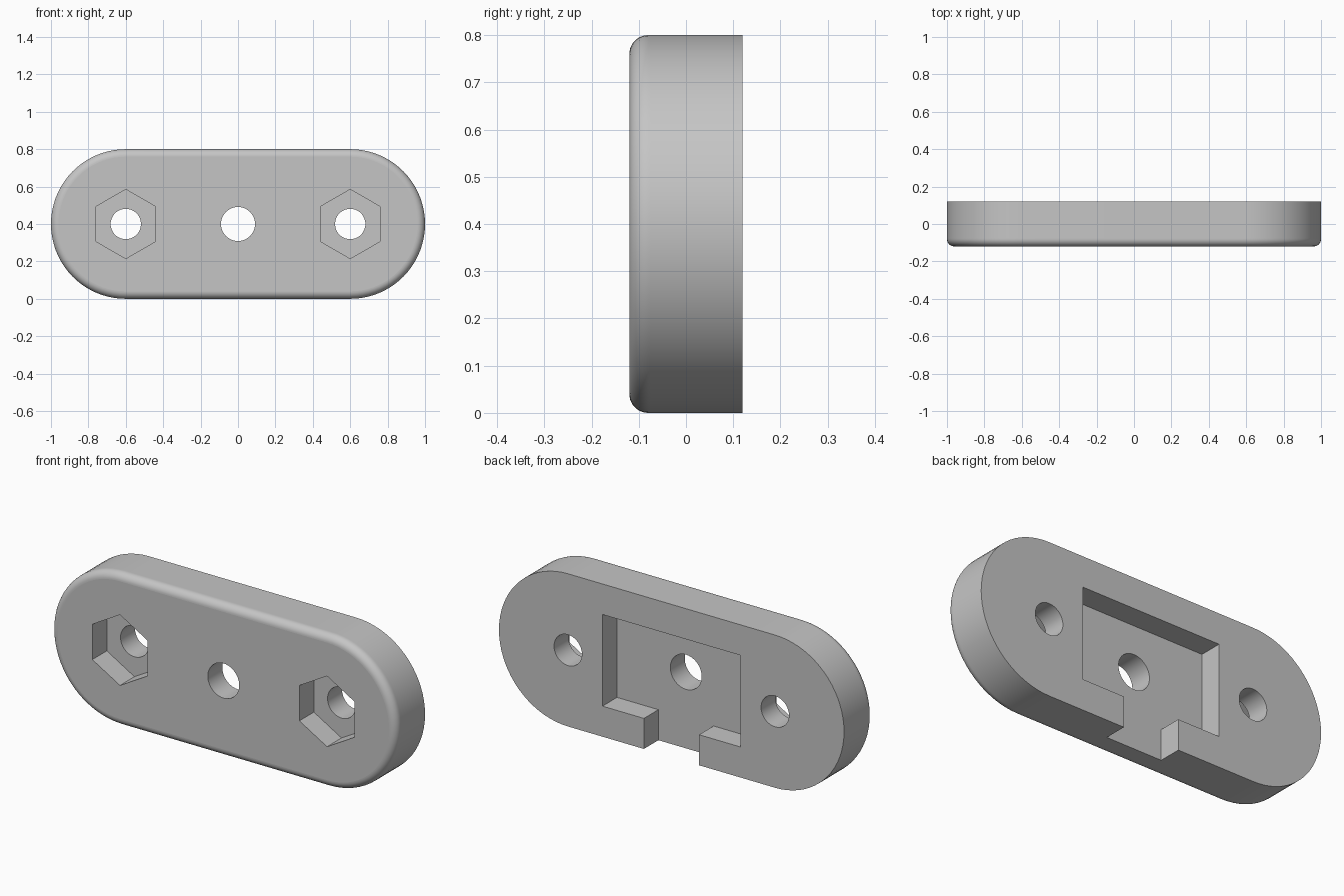
import bpy
import bmesh
from math import sin, cos, pi, radians

if "Cube" in bpy.data.objects:
    bpy.data.objects.remove(bpy.data.objects["Cube"], do_unlink=True)

MID = 0.4        # height of the plate's centre line
HALF = 0.12      # half the plate's thickness
FILLET = 0.04    # rounding of the front rim

grey = bpy.data.materials.new("plain grey")
grey.use_nodes = True
colour = (0.56, 0.56, 0.56, 1)
grey.diffuse_color = colour
grey.node_tree.nodes["Principled BSDF"].inputs["Base Color"].default_value = colour


def loft(name, sections):
    """Closed solid through (outline, y) sections, outlines being (x, z) points."""
    bm = bmesh.new()
    rings = [[bm.verts.new((x, y, z)) for x, z in outline] for outline, y in sections]
    count = len(rings[0])
    for a, b in zip(rings, rings[1:]):
        for i in range(count):
            j = (i + 1) % count
            bm.faces.new((a[i], a[j], b[j], b[i]))
    bm.faces.new(rings[0])
    bm.faces.new(rings[-1])
    bmesh.ops.recalc_face_normals(bm, faces=bm.faces)
    mesh = bpy.data.meshes.new(name)
    bm.to_mesh(mesh)
    bm.free()
    mesh.materials.append(grey)
    obj = bpy.data.objects.new(name, mesh)
    bpy.context.collection.objects.link(obj)
    return obj


def polygon(cx, radius, sides):
    return [(cx + radius * sin(2 * pi * i / sides), MID + radius * cos(2 * pi * i / sides))
            for i in range(sides)]


def stadium(radius, steps=36):
    """Slot outline with round ends centred at x = +-0.6."""
    points = []
    for side in (1, -1):
        for i in range(steps + 1):
            a = pi * i / steps
            points.append((side * (0.6 + radius * sin(a)), MID + side * radius * cos(a)))
    return points


# Plate with a rounded front rim
sections = []
for i in range(11):
    a = pi / 2 * i / 10
    sections.append((stadium(MID - FILLET * (1 - sin(a))), -HALF + FILLET * (1 - cos(a))))
sections += [(stadium(MID), -HALF + FILLET + 0.005), (stadium(MID), HALF)]
plate = loft("mounting_plate", sections)

# Cutters: bolt holes, nut recesses, centre hole, rear pocket with its slot
cutters = [loft("centre_hole_cutter", [(polygon(0, 0.091, 48), -0.3), (polygon(0, 0.091, 48), 0.3)])]
for side, label in ((1, "left"), (-1, "right")):
    hole, nut = polygon(side * 0.6, 0.081, 48), polygon(side * 0.6, 0.185, 6)
    cutters.append(loft(label + "_bolt_hole_cutter", [(hole, -0.3), (hole, 0.3)]))
    cutters.append(loft(label + "_nut_recess_cutter", [(nut, -0.3), (nut, 0)]))
half_pocket = [(0.4, 0.64), (0.4, 0.16), (0.16, 0.16), (0.16, -0.1)]
pocket = half_pocket + [(-x, z) for x, z in reversed(half_pocket)]
cutters.append(loft("rear_pocket_cutter", [(pocket, 0), (pocket, 0.3)]))

bpy.ops.object.select_all(action="DESELECT")
plate.select_set(True)
bpy.context.view_layer.objects.active = plate
for cutter in cutters:
    cutter.hide_render = True
    cut = plate.modifiers.new(cutter.name, "BOOLEAN")
    cut.operation = "DIFFERENCE"
    cut.solver = "EXACT"
    cut.object = cutter
    bpy.ops.object.modifier_apply(modifier=cut.name)
    bpy.data.objects.remove(cutter, do_unlink=True)

# Smooth curved walls, flat front and back faces
bpy.ops.object.shade_smooth_by_angle(angle=radians(30))
for face in plate.data.polygons:
    if abs(face.normal.y) > 0.999:
        face.use_smooth = False
